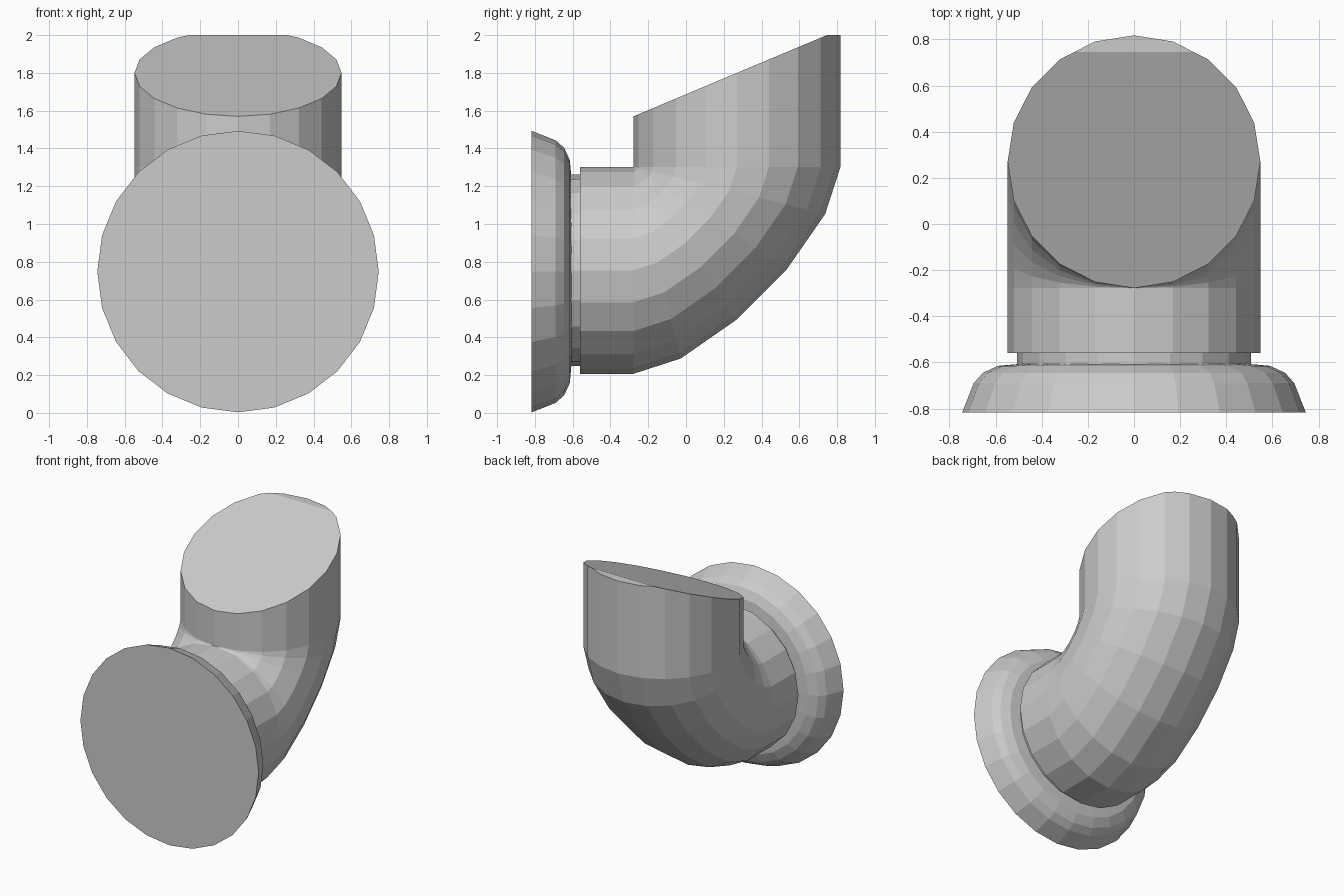
import bpy, bmesh
from math import sin, cos, tau
from mathutils import Vector

if "Cube" in bpy.data.objects:
    bpy.data.objects.remove(bpy.data.objects["Cube"])

R, PY, PZ = 0.548, -0.278, 1.303    # pipe radius and inner corner of the elbow
CZ = PZ - R                         # height of the horizontal pipe's axis
CY = PY + R                         # y of the vertical pipe's axis


def finish(bm, name):
    bmesh.ops.recalc_face_normals(bm, faces=bm.faces)
    me = bpy.data.meshes.new(name)
    bm.to_mesh(me)
    bm.free()
    bpy.context.collection.objects.link(bpy.data.objects.new(name, me))


def loft(bm, rings):
    loops = [[bm.verts.new(p) for p in r] for r in rings]
    for a, b in zip(loops, loops[1:]):
        for i in range(len(a)):
            j = (i + 1) % len(a)
            bm.faces.new((a[i], a[j], b[j], b[i]))
    return loops


def front_ring(y, r, n, cz):
    return [(r * sin(tau * i / n), y, cz - r * cos(tau * i / n)) for i in range(n)]


def top_ring(z, r, n=20):
    return [(r * sin(tau * i / n), CY + r * cos(tau * i / n), z) for i in range(n)]


def bend_ring(uy, uz, n=20):
    # ring fanned out from the inner corner of the elbow
    pts = []
    for i in range(n):
        d = 0.5 * (1 + cos(tau * i / n))
        pts.append((R * sin(tau * i / n), PY + d * uy, PZ + d * uz))
    return pts


# elbow pipe: neck, straight, fanned bend, vertical spout
bm = bmesh.new()
fan = [(0, -2 * R), (0.25, -1.015), (0.545, -0.81), (0.81, -0.545), (1.015, -0.25), (2 * R, 0)]
rings = [front_ring(-0.63, 0.507, 20, CZ), front_ring(-0.56, 0.507, 20, CZ),
         front_ring(-0.56, R, 20, CZ)]
rings += [bend_ring(*u) for u in fan] + [top_ring(2.2, R)]
outer = loft(bm, rings)
bm.faces.new(outer[0])

# bore inside the spout, with a flat floor
inner = loft(bm, [top_ring(1.44, 0.423), top_ring(2.2, 0.423)])
bm.faces.new(inner[0])
bmesh.ops.remove_doubles(bm, verts=bm.verts, dist=0.0005)


def cut(co, no):
    res = bmesh.ops.bisect_plane(bm, geom=bm.verts[:] + bm.edges[:] + bm.faces[:],
                                 plane_co=co, plane_no=no, clear_outer=True)
    return [e for e in res["geom_cut"] if isinstance(e, bmesh.types.BMEdge)]


# slanted rim, then its high tip trimmed flat
bmesh.ops.bridge_loops(bm, edges=cut(Vector((0, PY, 1.57)), Vector((0, -0.42, 1))))
bmesh.ops.edgeloop_fill(bm, edges=cut(Vector((0, 0, 2)), Vector((0, 0, 1))))
finish(bm, "elbow_pipe")

# rounded wall flange
bm = bmesh.new()
profile = [(-0.817, 0.745), (-0.69, 0.695), (-0.645, 0.655), (-0.615, 0.59), (-0.607, 0.50)]
loops = loft(bm, [front_ring(y, r, 24, 0.748) for y, r in profile])
bm.faces.new(loops[0])
bm.faces.new(loops[-1])
finish(bm, "wall_flange")
